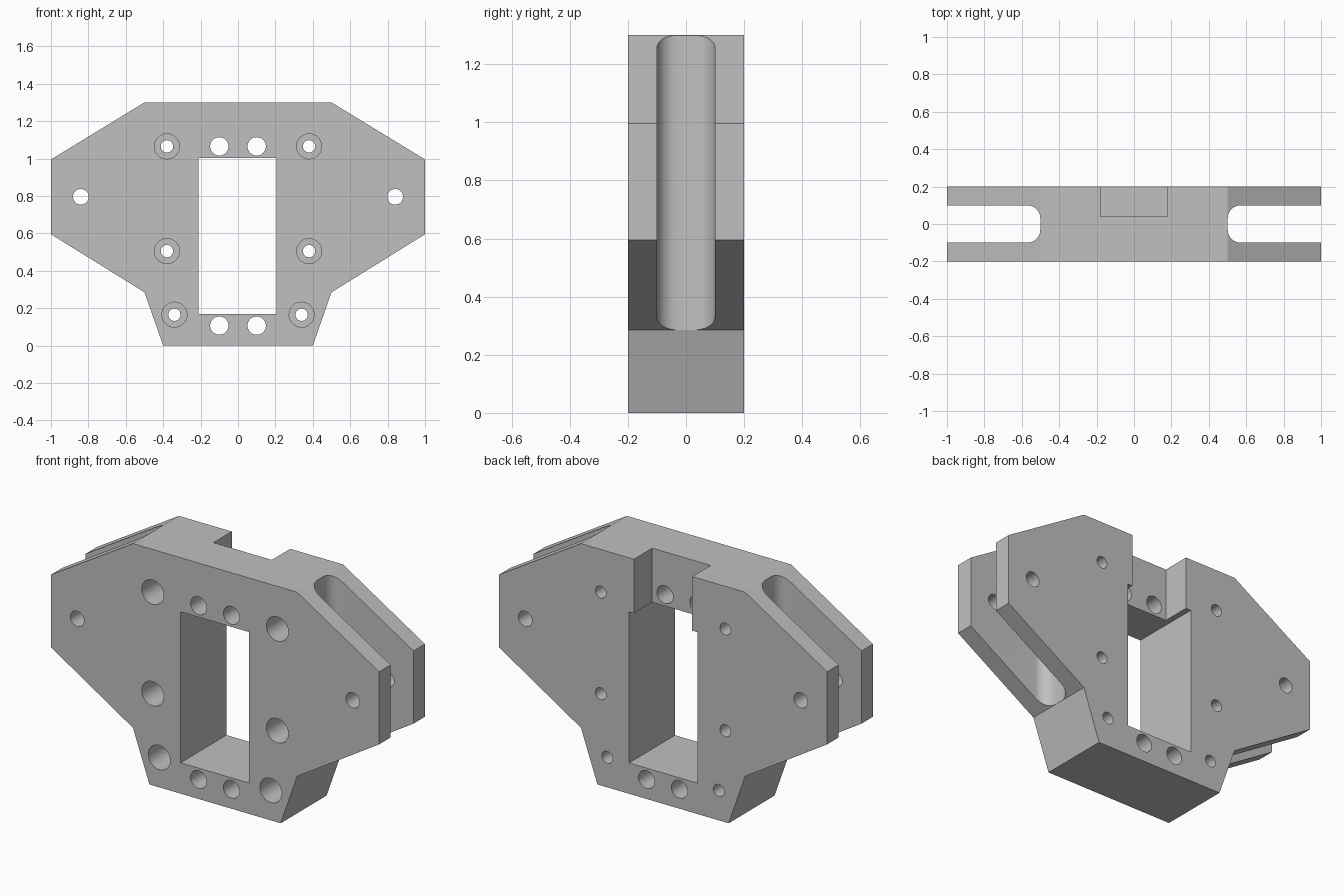
import bpy, bmesh, math

cube = bpy.data.objects.get("Cube")
if cube:
    bpy.data.objects.remove(cube, do_unlink=True)

grey = bpy.data.materials.new("plain_grey")
grey.use_nodes = True
colour = (0.53, 0.53, 0.53, 1)
grey.diffuse_color = colour
grey.node_tree.nodes["Principled BSDF"].inputs["Base Color"].default_value = colour


def prism(name, profile, lo, hi, axis="Y"):
    """Extrude a closed profile (XZ along Y, or XY along Z)."""
    place = (lambda a, b, t: (a, t, b)) if axis == "Y" else (lambda a, b, t: (a, b, t))
    bm = bmesh.new()
    ends = [[bm.verts.new(place(a, b, t)) for a, b in profile] for t in (lo, hi)]
    bm.faces.new(ends[0])
    bm.faces.new(ends[1])
    n = len(profile)
    for i in range(n):
        j = (i + 1) % n
        bm.faces.new((ends[0][i], ends[0][j], ends[1][j], ends[1][i]))
    bmesh.ops.recalc_face_normals(bm, faces=bm.faces[:])
    mesh = bpy.data.meshes.new(name)
    bm.to_mesh(mesh)
    bm.free()
    mesh.materials.append(grey)
    obj = bpy.data.objects.new(name, mesh)
    bpy.context.collection.objects.link(obj)
    return obj


def arc(x, y, r, start, sweep, steps):
    return [(x + r * math.cos(start + sweep * i / steps),
             y + r * math.sin(start + sweep * i / steps)) for i in range(steps + 1)]


def rect(x0, x1, z0, z1):
    return [(x0, z0), (x1, z0), (x1, z1), (x0, z1)]


def cut(profile, lo, hi, axis="Y"):
    cutter = prism("cutter", profile, lo, hi, axis)
    cutter.hide_render = True
    mod = body.modifiers.new("cut", "BOOLEAN")
    mod.operation = "DIFFERENCE"
    mod.solver = "EXACT"
    mod.object = cutter
    bpy.ops.object.modifier_apply(modifier=mod.name)
    bpy.data.objects.remove(cutter, do_unlink=True)


def bore(x, z, r, lo=-0.3, hi=0.3):
    cut(arc(x, z, r, 0, math.tau, 32)[:-1], lo, hi)


# Plate body with a symmetrical outline
half = [(0.4, 0), (0.5, 0.285), (1, 0.595), (1, 0.995), (0.5, 1.3)]
body = prism("bracket_body", half + [(-x, z) for x, z in reversed(half)], -0.2, 0.2)
bpy.context.view_layer.objects.active = body
body.select_set(True)

# Central window and rear top notch
cut(rect(-0.21, 0.207, 0.17, 1.002), -0.3, 0.3)
cut(rect(-0.178, 0.178, 0.04, 0.3), 0.95, 1.4, "Z")

# Bolt holes, counterbored from the front: (x, z)
bolts = [(0.38, 1.065), (0.38, 0.505), (0.34, 0.165)]
# Plain through holes: (x, z, radius)
holes = [(0.84, 0.795, 0.042), (0.1, 1.065, 0.049), (0.1, 0.107, 0.049)]
r = 0.07
for s in (1, -1):
    # Side slot with rounded inner corners
    slot = [(1.1, 0.1)]
    slot += arc(0.501 + r, 0.1 - r, r, math.pi / 2, math.pi / 2, 10)
    slot += arc(0.501 + r, r - 0.1, r, math.pi, math.pi / 2, 10)
    slot += [(1.1, -0.1)]
    cut([(s * x, y) for x, y in slot], -0.1, 1.4, "Z")
    for x, z, radius in holes:
        bore(s * x, z, radius)
    for x, z in bolts:
        bore(s * x, z, 0.067, -0.3, 0.02)
        bore(s * x, z, 0.033)

# Smooth the bores and slot ends, keep edges crisp
bpy.ops.object.shade_smooth_by_angle(angle=math.radians(30))
